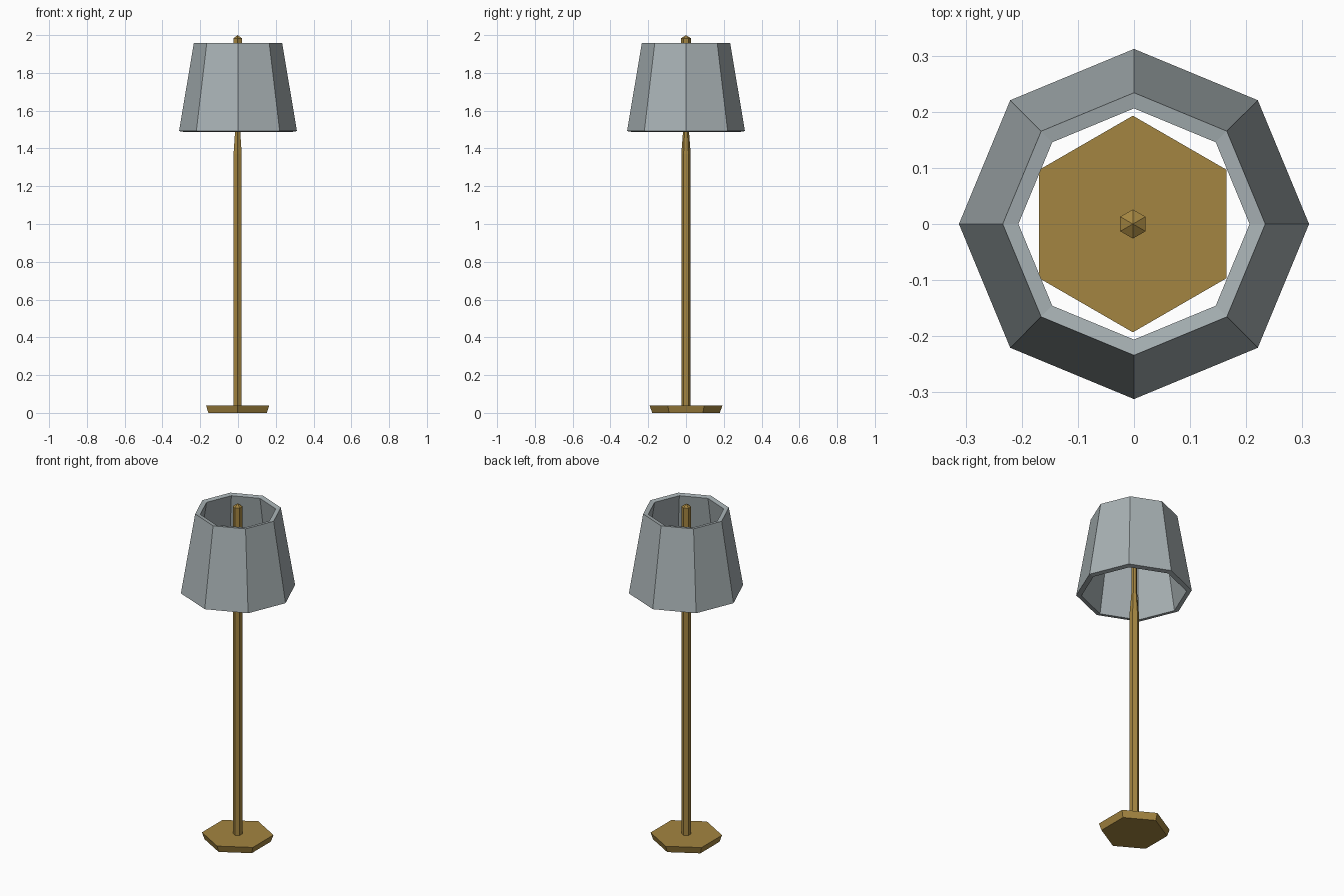
import bpy, bmesh, math

cube = bpy.data.objects.get("Cube")
if cube:
    bpy.data.objects.remove(cube, do_unlink=True)


def make_material(name, rgb):
    mat = bpy.data.materials.new(name)
    mat.use_nodes = True
    mat.diffuse_color = (*rgb, 1)
    mat.node_tree.nodes["Principled BSDF"].inputs["Base Color"].default_value = (*rgb, 1)
    return mat


def lathe(name, profile, sides, start, mat, loop=False, x=0):
    """Turn a (radius, height) profile into a faceted solid; zero radius is a tip."""
    bm = bmesh.new()
    rings = []
    for r, z in profile:
        if r == 0:
            rings.append([bm.verts.new((0, 0, z))] * sides)
            continue
        angles = [start + math.tau * i / sides for i in range(sides)]
        rings.append([bm.verts.new((r * math.cos(a), r * math.sin(a), z)) for a in angles])
    pairs = list(zip(rings, rings[1:]))
    if loop:
        pairs.append((rings[-1], rings[0]))
    for low, high in pairs:
        for i in range(sides):
            j = (i + 1) % sides
            corners = dict.fromkeys((low[i], low[j], high[j], high[i]))
            bm.faces.new(list(corners))
    if not loop:
        # Close flat ends
        for ring, (r, z) in ((rings[0], profile[0]), (rings[-1], profile[-1])):
            if r > 0:
                bm.faces.new(ring)
    bmesh.ops.recalc_face_normals(bm, faces=bm.faces)
    mesh = bpy.data.meshes.new(name)
    bm.to_mesh(mesh)
    bm.free()
    mesh.materials.append(mat)
    obj = bpy.data.objects.new(name, mesh)
    obj.location.x = x
    bpy.context.collection.objects.link(obj)
    return obj


brass = make_material("aged brass", (0.37, 0.235, 0.052))
fabric = make_material("grey fabric", (0.39, 0.44, 0.455))
quarter = math.pi / 2

# Hexagonal foot, flaring slightly upward
lathe("base", [(0.179, 0), (0.193, 0.04)], 6, quarter, brass, x=-0.002)

# Pole with a narrowed neck and pointed finial
lathe("pole", [(0.025, 0.038), (0.025, 1.37), (0.015, 1.5), (0.015, 1.78),
               (0.026, 1.84), (0.026, 1.983), (0, 2)], 6, quarter, brass, x=-0.002)

# Open eight-sided shade with wall thickness
lathe("shade", [(0.312, 1.492), (0.234, 1.957), (0.206, 1.952), (0.284, 1.487)],
      8, 0, fabric, loop=True)
